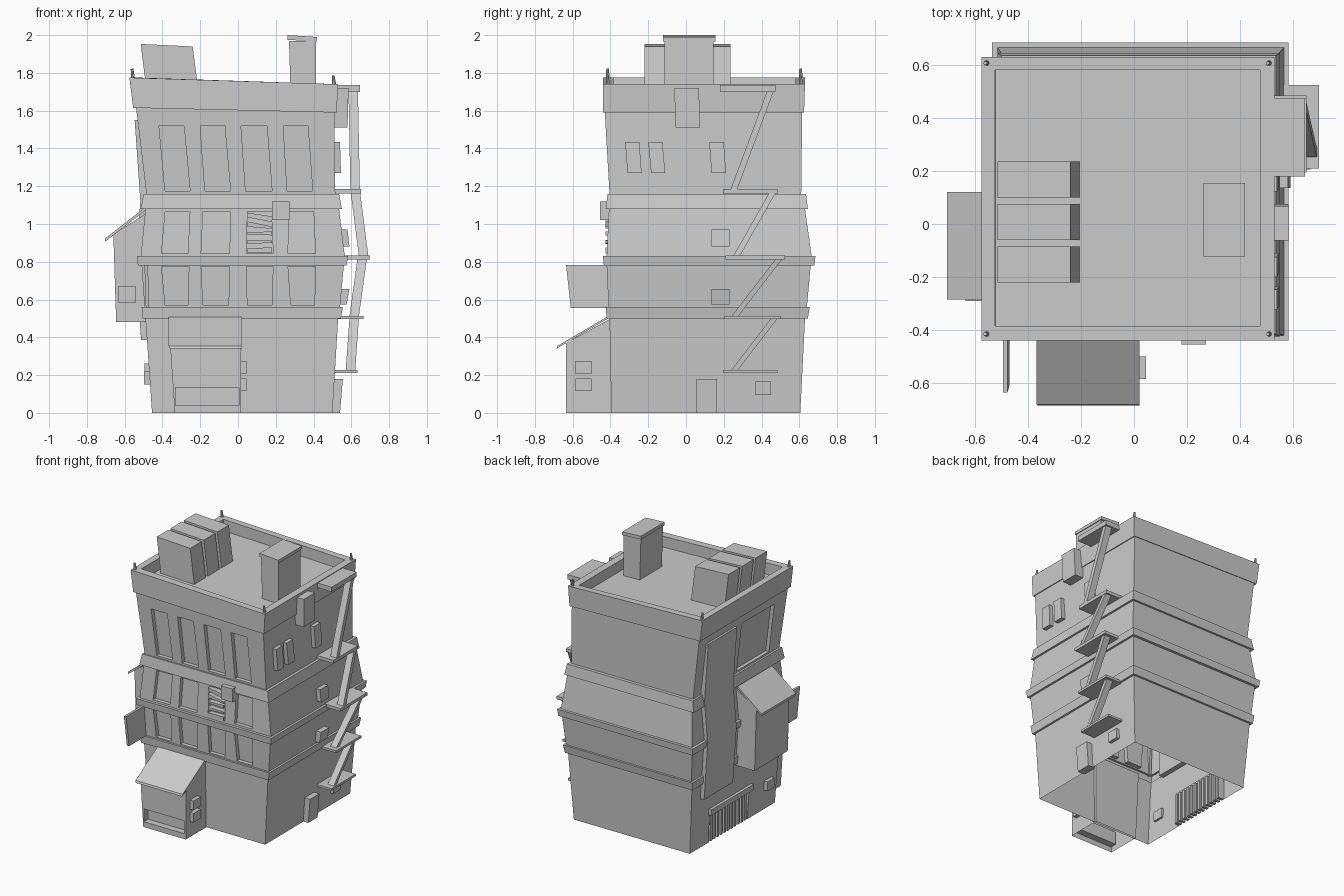
import bpy, bmesh

C4 = lambda z: (z,) * 4 if isinstance(z, (int, float)) else z
LR = lambda l, r: (l, r, r, l)      # heights that differ left / right
FB = lambda f, b: (f, f, b, b)      # heights that differ front / back


def loft(bm, rings):
    """Four-sided loft through (x0, x1, y0, y1, z) rings, capped at both ends."""
    prev = first = None
    for x0, x1, y0, y1, z in rings:
        z = C4(z)
        pts = [(x0, y0, z[0]), (x1, y0, z[1]), (x1, y1, z[2]), (x0, y1, z[3])]
        ring = [bm.verts.new(p) for p in pts]
        if prev:
            for i in range(4):
                j = (i + 1) % 4
                bm.faces.new((prev[i], prev[j], ring[j], ring[i]))
        else:
            first = ring
        prev = ring
    bm.faces.new(first[::-1])
    bm.faces.new(prev)


def part(name, *lofts):
    """One object made of any number of lofts."""
    bm = bmesh.new()
    for rings in lofts:
        loft(bm, rings)
    bmesh.ops.recalc_face_normals(bm, faces=bm.faces)
    me = bpy.data.meshes.new(name)
    bm.to_mesh(me)
    bm.free()
    ob = bpy.data.objects.new(name, me)
    bpy.context.collection.objects.link(ob)
    return ob


def box(x0, x1, y0, y1, z0, z1):
    return [(x0, x1, y0, y1, z0), (x0, x1, y0, y1, z1)]


def carve(ob, *lofts):
    """Cut recesses into a solid, then open its underside."""
    cutter = part("cutter", *lofts)
    cutter.hide_render = True
    m = ob.modifiers.new("cut", 'BOOLEAN')
    m.operation, m.solver, m.object = 'DIFFERENCE', 'EXACT', cutter
    dg = bpy.context.evaluated_depsgraph_get()
    me = bpy.data.meshes.new_from_object(ob.evaluated_get(dg))
    ob.modifiers.clear()
    bm = bmesh.new()
    bm.from_mesh(me)
    low = [f for f in bm.faces if all(v.co.z < 0.001 for v in f.verts)]
    bmesh.ops.delete(bm, geom=low, context='FACES')
    bm.to_mesh(me)
    bm.free()
    ob.data = me
    bpy.data.objects.remove(cutter)


# Crooked tower: walls, ledges, parapet and sunken roof in one loft
tower = part("tower", [
    (-.455, .50, -.395, .605, 0),
    (-.49, .53, -.405, .63, .50),
    (-.505, .545, -.42, .645, .50),      # first ledge
    (-.51, .555, -.425, .655, .56),
    (-.495, .54, -.41, .64, .56),
    (-.51, .56, -.42, .66, .78),
    (-.53, .575, -.435, .68, .78),       # widest ledge
    (-.535, .582, -.44, .685, .83),
    (-.515, .565, -.42, .665, .83),
    (-.49, .535, -.408, .63, 1.08),
    (-.515, .55, -.425, .645, 1.08),     # third ledge
    (-.50, .535, -.415, .635, 1.16),
    (-.485, .515, -.405, .61, 1.16),
    (-.54, .51, -.43, .615, LR(1.62, 1.595)),
    (-.555, .522, -.44, .625, LR(1.615, 1.59)),   # parapet
    (-.575, .53, -.44, .63, LR(1.775, 1.74)),
    (-.525, .475, -.385, .58, LR(1.775, 1.74)),
    (-.52, .475, -.385, .58, LR(1.69, 1.66)),
])

# Window recesses: rows of (bottom z, top z, bottom wall y, top wall y, spans)
rows = [
    (.57, .775, -.41, -.42, [(-.385, -.265, -.405, -.26), (-.185, -.05, -.195, -.045),
                             (.05, .18, .045, .185), (.28, .405, .265, .41)]),
    (.845, 1.065, -.42, -.408, [(-.405, -.265, -.385, -.255), (-.195, -.045, -.185, -.04),
                                (.045, .185, .05, .18), (.265, .41, .27, .40)]),
    (1.175, 1.52, -.406, -.425, [(-.386, -.254, -.418, -.286), (-.175, -.04, -.20, -.07),
                                 (.04, .18, .016, .153), (.26, .395, .24, .37)]),
]
cuts = [[(a, b, -.7, yb + .03, z0), (c, d, -.7, yt + .03, z1)]
        for z0, z1, yb, yt, spans in rows for a, b, c, d in spans]
cuts.append([(-.7, -.46, -.28, .10, 1.175), (-.7, -.505, -.28, .10, 1.54)])  # left panel
cuts.append(box(-.7, -.42, -.07, .39, -.1, .22))                             # garage
carve(tower, *cuts)

# Garage shutter ribs and lintel on the left side
part("garage_ribs", *[box(-.455, -.41, -.06 + i * .04, -.04 + i * .04, 0, .22)
                      for i in range(12)])
part("garage_lintel", box(-.495, -.45, -.09, .41, .22, .262))
part("left_vent", box(-.497, -.45, -.33, -.25, .15, .22))

# Tall boarded panel down the left side
part("tall_panel", [(-.513, -.46, .18, .52, .385), (-.542, -.46, .18, .52, .80),
                    (-.517, -.46, .18, .52, 1.12), (-.547, -.50, .18, .52, 1.55)])

# Hanging room with a lean-to roof on the left side
part("hanging_room", [(-.645, -.45, -.275, .115, .48),
                      (-.66, -.45, -.275, .115, LR(.945, 1.08))])
part("hanging_room_roof", [(-.705, -.48, -.285, .12, LR(.905, 1.08)),
                           (-.705, -.48, -.285, .12, LR(.922, 1.097))])
part("hanging_room_window", box(-.635, -.54, -.29, -.25, .585, .67))

# Kiosk in front with a serving hatch
kiosk = part("kiosk", [(-.335, .015, -.635, -.38, 0),
                       (-.36, .015, -.635, -.38, FB(.37, .51))])
carve(kiosk, box(-.33, .005, -.8, -.585, .04, .135))
part("kiosk_roof", [(-.362, .02, -.685, -.395, FB(.34, .51)),
                    (-.368, .02, -.68, -.395, FB(.355, .522))])
part("kiosk_side_windows", *[box(.0, .045, -.585, -.50, z, z + .068) for z in (.115, .207)])

# Hanging sign fin on the front left corner
part("sign_fin", [(-.488, -.470, -.61, -.40, .555), (-.495, -.477, -.635, -.40, .782)])

# Boards over one window, and a small box unit beside it
part("window_boards", *[
    [(.05, .18, -.425, -.385, LR(l, r)), (.05, .18, -.425, -.385, LR(l + a, r + b))]
    for l, r, a, b in [(.848, .845, .025, .03), (.895, .90, .02, .012), (.945, .94, .012, .02),
                       (.985, .975, .028, .012), (1.035, 1.01, .025, .03)]])
part("front_unit", box(.18, .272, -.455, -.38, 1.02, 1.12))

# Right side door and windows: y0, y1, z0, z1, outer x at bottom and top, lean in y
side = [(.055, .165, 0, .18, .54, .555, 0), (.365, .45, .095, .165, .53, .535, 0),
        (.135, .23, .575, .657, .575, .59, 0), (.135, .23, .88, .97, .59, .58, 0),
        (-.31, -.235, 1.27, 1.435, .545, .54, -.012), (-.185, -.11, 1.27, 1.435, .545, .54, -.015),
        (.135, .212, 1.27, 1.435, .545, .54, -.012), (-.055, .075, 1.51, 1.72, .58, .585, -.007)]
part("right_side_windows", *[[(.48, xb, y0, y1, z0), (.48, xt, y0 + s, y1 + s, z1)]
                             for y0, y1, z0, z1, xb, xt, s in side])

# Fire escape: landings x0, x1, y0, y1, z0, z1
part("fire_escape_landings", *[box(*b) for b in [
    (.50, .632, .195, .485, .21, .226), (.52, .665, .205, .50, .496, .513),
    (.55, .698, .21, .525, .812, .834), (.50, .65, .195, .485, 1.162, 1.186),
    (.50, .645, .18, .475, 1.70, 1.735)]])
# Fire escape flights: bottom x, y, z then top x, y, z
part("fire_escape_stairs", *[
    [(xb, xb + .05, yb, yb + .035, zb), (xt, xt + .05, yt, yt + .035, zt)]
    for xb, yb, zb, xt, yt, zt in [
        (.57, .235, .22, .59, .45, .50), (.59, .24, .51, .632, .475, .815),
        (.64, .25, .83, .597, .44, 1.165), (.595, .235, 1.18, .585, .43, 1.705)]])

# Rooftop units and chimney
part("rooftop_units", *[
    [(-.48, -.205, y, y + .135, 1.67), (-.515, -.24, y, y + .135, LR(1.953, 1.94))]
    for y in (-.22, -.06, .10)])
part("chimney", [(.28, .412, -.115, .145, 1.65), (.27, .412, -.115, .145, 1.97)],
     [(.262, .418, -.122, .155, LR(1.975, 1.967)), (.262, .418, -.122, .155, LR(2.0, 1.99))])

# Little posts on the parapet corners
for i, (x, y, z) in enumerate([(x, y, z) for x, z in ((-.558, 1.77), (.507, 1.735))
                               for y in (-.415, .607)]):
    bpy.ops.mesh.primitive_cone_add(vertices=8, radius1=.011, radius2=.007, depth=.06,
                                    location=(x, y, z + .022), rotation=(0, -.1, 0))
    bpy.context.object.name = f"corner_post_{i + 1}"
